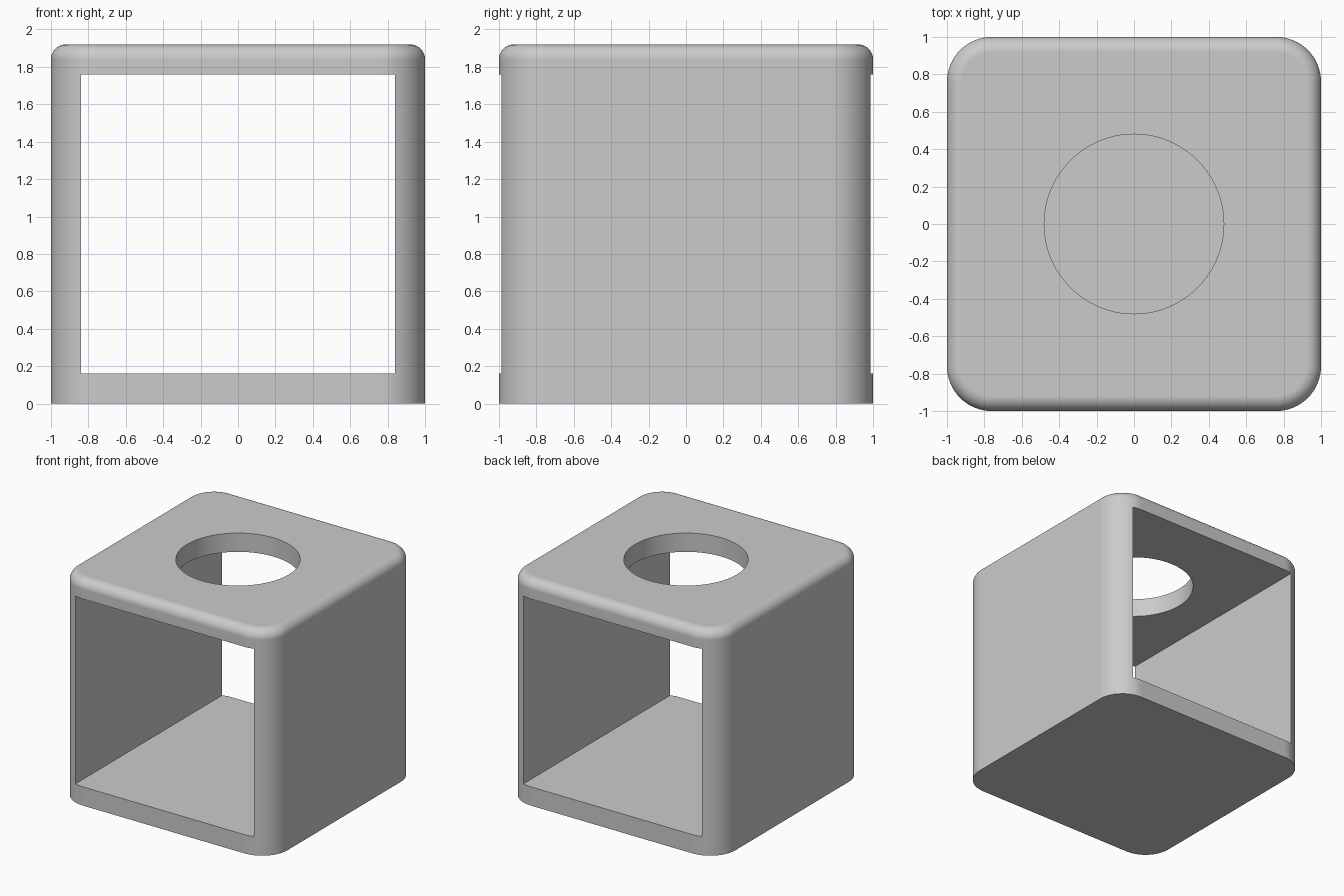
import bpy
import bmesh
import math
from mathutils import Matrix

if "Cube" in bpy.data.objects:
    bpy.data.objects.remove(bpy.data.objects["Cube"], do_unlink=True)

HEIGHT, WALL = 1.92, 0.16
CORNER, TOP_ROUND, HOLE = 0.24, 0.08, 0.48

grey = bpy.data.materials.new("light_grey")
grey.use_nodes = True
grey.diffuse_color = (0.6, 0.6, 0.6, 1)
grey.node_tree.nodes["Principled BSDF"].inputs["Base Color"].default_value = (0.6, 0.6, 0.6, 1)


def add_object(name, bm):
    mesh = bpy.data.meshes.new(name)
    bm.to_mesh(mesh)
    bm.free()
    obj = bpy.data.objects.new(name, mesh)
    bpy.context.collection.objects.link(obj)
    mesh.materials.append(grey)
    return obj


def box(sx, sy, z0, z1):
    bm = bmesh.new()
    place = Matrix.Translation((0, 0, (z0 + z1) / 2)) @ Matrix.Diagonal((sx, sy, z1 - z0, 1))
    bmesh.ops.create_cube(bm, size=1, matrix=place)
    return bm


def round_edges(bm, edges, radius, segments):
    bmesh.ops.bevel(bm, geom=edges, offset=radius, segments=segments,
                    profile=0.5, affect='EDGES', clamp_overlap=False)


# Housing block: rounded upright corners, then a rounded top rim
bm = box(2, 2, 0, HEIGHT)
upright = [e for e in bm.edges if abs(e.verts[0].co.z - e.verts[1].co.z) > 1]
round_edges(bm, upright, CORNER, 16)
rim = [e for e in bm.edges if all(v.co.z > HEIGHT - 0.001 for v in e.verts)]
round_edges(bm, rim, TOP_ROUND, 10)
housing = add_object("housing", bm)

# Cutters: square tunnel from front to back, round hole in the top
tunnel = add_object("tunnel_cutter", box(2 - 2 * WALL, 3, WALL, HEIGHT - WALL))
bm = bmesh.new()
bmesh.ops.create_cone(bm, cap_ends=True, segments=96, radius1=HOLE, radius2=HOLE,
                      depth=0.8, matrix=Matrix.Translation((0, 0, HEIGHT)))
hole = add_object("top_hole_cutter", bm)

bpy.ops.object.select_all(action='DESELECT')
housing.select_set(True)
bpy.context.view_layer.objects.active = housing
for cutter in (tunnel, hole):
    cutter.hide_render = True
    mod = housing.modifiers.new("cut", 'BOOLEAN')
    mod.operation, mod.solver, mod.object = 'DIFFERENCE', 'EXACT', cutter
    bpy.ops.object.modifier_apply(modifier=mod.name)
    bpy.data.objects.remove(cutter, do_unlink=True)

# Smooth rounds, crisp cut edges, flat large faces
bpy.ops.object.shade_smooth_by_angle(angle=math.radians(30))
weighted = housing.modifiers.new("flat_faces", 'WEIGHTED_NORMAL')
weighted.keep_sharp = True
